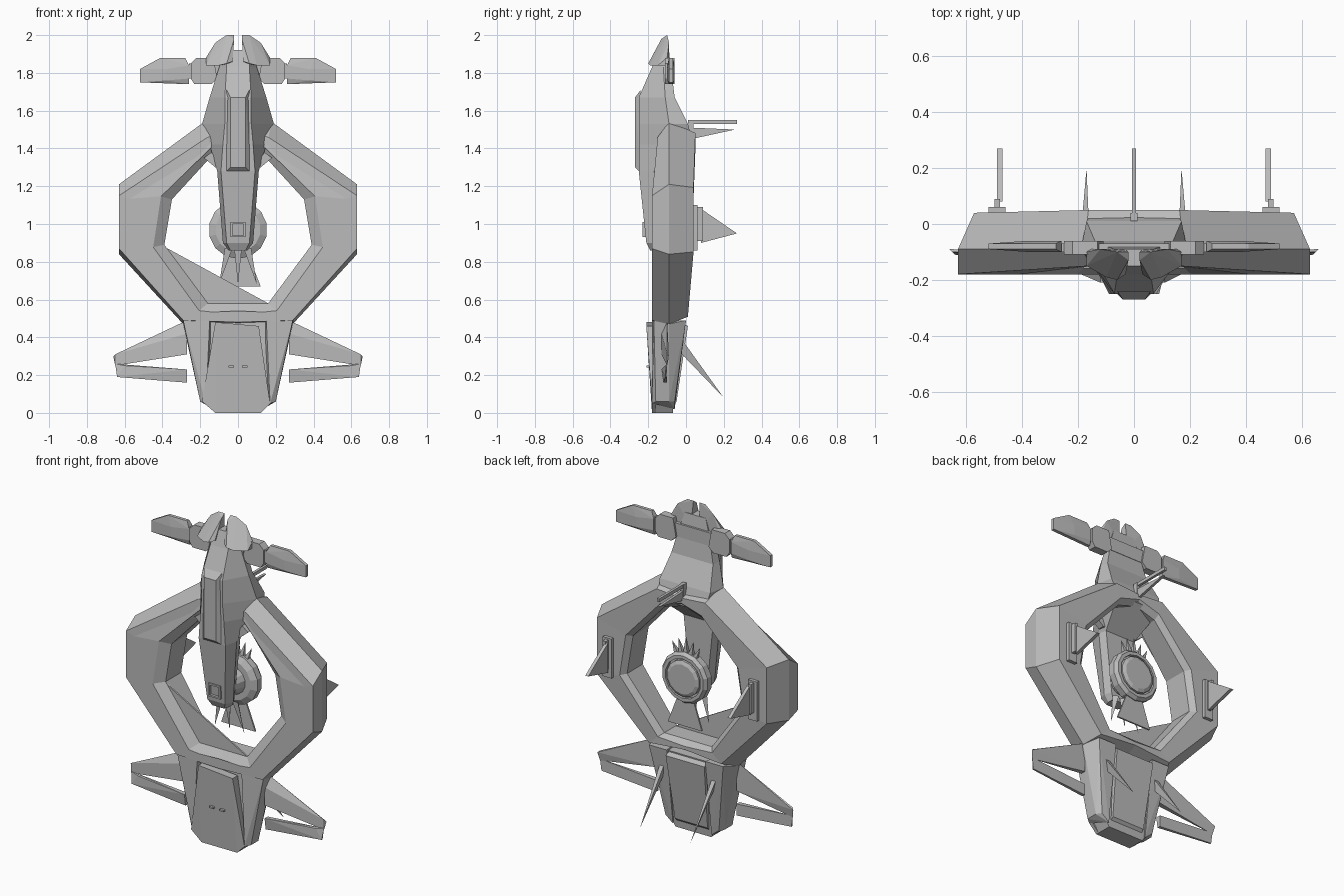
import bpy, bmesh, math
from mathutils import Vector

default_cube = bpy.data.objects.get("Cube")
if default_cube:
    bpy.data.objects.remove(default_cube)

grey = bpy.data.materials.new("hull grey")
grey.use_nodes = True
hull_colour = (.5, .5, .5, 1)
grey.diffuse_color = hull_colour
grey.node_tree.nodes["Principled BSDF"].inputs["Base Color"].default_value = hull_colour


def finish(name, mesh_data, mirror=False):
    bmesh.ops.recalc_face_normals(mesh_data, faces=mesh_data.faces[:])
    mesh = bpy.data.meshes.new(name)
    mesh_data.to_mesh(mesh)
    mesh_data.free()
    mesh.materials.append(grey)
    part = bpy.data.objects.new(name, mesh)
    bpy.context.collection.objects.link(part)
    if mirror:
        part.modifiers.new("Mirror", 'MIRROR')


def hull(name, points, mirror=False):
    """Convex faceted solid around a few points."""
    mesh_data = bmesh.new()
    for point in points:
        mesh_data.verts.new(point)
    bmesh.ops.convex_hull(mesh_data, input=mesh_data.verts[:])
    loose = [vert for vert in mesh_data.verts if not vert.link_faces]
    bmesh.ops.delete(mesh_data, geom=loose, context='VERTS')
    bmesh.ops.dissolve_limit(mesh_data, angle_limit=.02, verts=mesh_data.verts[:], edges=mesh_data.edges[:])
    finish(name, mesh_data, mirror)


def symmetric(points):
    """Points together with their mirror images in x."""
    return [(side * x, y, z) for side in (-1, 1) for x, y, z in points]


def loft(name, sections, mirror=False, caps=True):
    """Skin between closed sections of equal point count."""
    mesh_data = bmesh.new()
    rows = [[mesh_data.verts.new(point) for point in section] for section in sections]
    for row, following in zip(rows, rows[1:]):
        for i in range(len(row)):
            mesh_data.faces.new((row[i - 1], row[i], following[i], following[i - 1]))
    if caps:
        mesh_data.faces.new(rows[0])
        mesh_data.faces.new(rows[-1])
    finish(name, mesh_data, mirror)


def slab(name, outline, front, back, mirror=False):
    """Outline in x, z given a depth in y."""
    loft(name, [[(x, y, z) for x, z in outline] for y in (front, back)], mirror)


def box(name, x, y, z, mirror=False):
    """Block between the low and high limits on each axis."""
    (left, right), (front, back), (low, high) = x, y, z
    slab(name, [(left, low), (right, low), (right, high), (left, high)], front, back, mirror)


# Main ring: chamfered section between an outer ridge and an inner edge
def ring_section(ridge, corner, inner, front, back):
    ridge, corner, inner = Vector(ridge), Vector(corner), Vector(inner)
    inward = (inner - ridge).normalized()
    bevel = inward * .06
    outline = [(corner, front), (ridge, -.09), (ridge + bevel, back), (inner - bevel / 2, back),
               (inner, back - .03), (inner, front + .04), (inner - bevel, front), (corner + bevel, front)]
    return [(max(point.x, 0), y, point.y) for point, y in outline]


loft("ring_frame", [
    ring_section(ridge=(0, 1.53), corner=(0, 1.49), inner=(0, 1.41), front=-.12, back=.05),
    ring_section(ridge=(.18, 1.54), corner=(.16, 1.46), inner=(.13, 1.37), front=-.15, back=.05),
    ring_section(ridge=(.63, 1.21), corner=(.63, 1.15), inner=(.35, 1.13), front=-.18, back=.04),
    ring_section(ridge=(.63, .84), corner=(.63, .87), inner=(.39, .89), front=-.18, back=.04),
    ring_section(ridge=(.29, .47), corner=(.29, .49), inner=(.16, .58), front=-.18, back=.01),
    ring_section(ridge=(0, .47), corner=(0, .48), inner=(0, .58), front=-.18, back=.01),
], mirror=True, caps=False)


# Neck and hanging spine: six-sided sections of (half width, depth) at a height
def spine_section(height, front, middle, back):
    half = [front, middle, back]
    return ([(x, y, height) for x, y in half]
            + [(-x, y, height) for x, y in reversed(half)])


loft("neck_and_spine", [
    spine_section(1.92, front=(.06, -.15), middle=(.07, -.12), back=(.07, -.09)),
    spine_section(1.83, front=(.06, -.18), middle=(.1, -.12), back=(.1, -.08)),
    spine_section(1.67, front=(.07, -.25), middle=(.15, -.11), back=(.14, -.06)),
    spine_section(1.53, front=(.07, -.25), middle=(.19, -.09), back=(.17, .01)),
    spine_section(1.42, front=(.08, -.25), middle=(.15, -.13), back=(.15, .04)),
    spine_section(1.28, front=(.09, -.25), middle=(.11, -.17), back=(.1, -.12)),
    spine_section(.9, front=(.06, -.21), middle=(.08, -.16), back=(.06, -.12)),
    spine_section(.86, front=(.04, -.19), middle=(.05, -.16), back=(.05, -.12)),
])

# Raised ridge on the front of the neck, and struts tying it to the ring
hull("front_ridge", symmetric([(.04, -.27, 1.67), (.06, -.24, 1.71), (.04, -.27, 1.3), (.07, -.24, 1.27)]))
slab("spine_strut", [(.09, 1.3), (.12, 1.3), (.18, 1.35), (.14, 1.38)], -.16, -.12, mirror=True)

# Square sensor frame on the lower spine
engine_height = .97
sensor_depth = (-.23, -.2)
box("sensor_frame_side", (.03, .04), sensor_depth, (.93, 1.01), mirror=True)
for name, low in (("sensor_frame_top", 1), ("sensor_frame_bottom", .93)):
    box(name, (-.04, .04), sensor_depth, (low, low + .01))


# Round engine behind the spine
def polar(radius, depth, angle):
    return (radius * math.sin(angle), depth, engine_height + radius * math.cos(angle))


def disc(name, profile, sides=14):
    loft(name, [[polar(radius, depth, math.tau * k / sides) for k in range(sides)]
                for radius, depth in profile])


disc("engine_hub", [(.06, -.14), (.09, -.03)])
disc("engine_rim", [(.12, -.05), (.155, -.03), (.155, .01), (.14, .03), (.12, .03), (.12, .01)])
disc("engine_cap", [(.11, 0), (.11, .03), (.09, .04)])

# Fins fanned below and above the engine
slab("engine_fin_plate", [(-.05, .85), (.05, .85), (.12, .67), (-.11, .67)], -.005, .005)
for name, lean in (("left_fin_spike", 1), ("center_fin_spike", 0), ("right_fin_spike", -1)):
    root = lean * .05
    hull(name, [(root - .02, -.1, .87), (root + .02, -.1, .87), (root, -.07, .86), (root * 2, -.08, .68)])
for step in range(-2, 3):
    angle = step * .22
    base = [polar(.14, depth, angle + turn) for turn in (-.1, .1) for depth in (-.02, .01)]
    hull("engine_spike", base + [polar(.25 - .015 * abs(step), 0, angle)])

# Crossbar with pods at the top
box("crossbar", (-.26, .26), (-.1, -.07), (1.77, 1.85))
slab("crossbar_block", [(.11, 1.77), (.14, 1.74), (.23, 1.74), (.25, 1.77), (.25, 1.85),
                        (.22, 1.88), (.13, 1.88)], -.11, -.06, mirror=True)
pod_body = [(.26, 1.77), (.26, 1.84), (.38, 1.82), (.38, 1.76)]
pod_edge = [(.26, 1.74), (.52, 1.75), (.52, 1.82), (.41, 1.88), (.28, 1.88)]
hull("wing_pod", [(x, y, z) for outline, depths in ((pod_body, (-.1, -.06)), (pod_edge, (-.09, -.07)))
                  for x, z in outline for y in depths], mirror=True)

# Paired crests on the head
hull("head_crest", [(.02, -.1, 2), (.06, -.1, 2), (.02, -.13, 1.98), (.03, -.18, 1.86), (.06, -.2, 1.85),
                    (.1, -.19, 1.84), (.17, -.15, 1.84), (.17, -.1, 1.88), (.12, -.09, 1.96),
                    (.03, -.09, 1.85), (.17, -.09, 1.84)], mirror=True)
box("head_bridge", (-.03, .03), (-.15, -.09), (1.85, 1.92))

# Tail: legs, core, front cover and back panel
hull("tail_leg", [(.29, -.17, .49), (.29, -.09, .47), (.25, 0, .49), (.13, 0, .49), (.15, -.18, .49),
                  (.2, -.16, .06), (.2, -.09, .06), (.18, -.06, .06), (.17, -.18, .05), (.13, -.06, .02)],
     mirror=True)
hull("tail_core", symmetric([(.15, -.15, .48), (.15, -.02, .48), (.16, -.16, .06), (.16, -.07, .06),
                             (.12, -.17, 0), (.12, -.07, 0)]))
cover = [(-.12, -.21, .48), (.11, -.21, .46), (-.19, -.18, .06), (.17, -.18, .05),
         (-.12, -.18, 0), (.12, -.18, 0)]
hull("tail_front_cover", cover + [(x, -.16, z) for x, y, z in cover])
hull("tail_back_panel", symmetric([(.13, .01, .46), (.13, -.04, .48), (.11, -.05, .06), (.11, -.08, .03)]))
box("cover_stud", (.02, .05), (-.21, -.19), (.24, .25), mirror=True)

# Forked wings at the tail
hull("upper_tail_wing", [(.27, -.13, .31), (.27, -.1, .31), (.27, -.13, .42), (.27, -.1, .49),
                         (.3, -.1, .47), (.65, -.1, .31), (.66, -.09, .3), (.65, -.1, .25)], mirror=True)
hull("lower_tail_wing", [(.27, -.13, .23), (.27, -.1, .23), (.27, -.12, .16), (.27, -.1, .16),
                         (.64, -.11, .19), (.64, -.1, .19), (.65, -.1, .26), (.6, -.11, .25)], mirror=True)

# Slanted web at the lower corner of the ring opening
slab("ring_web", [(-.39, .88), (-.16, .58), (.16, .58)], -.14, -.13)

# Rear spikes and their mounts
hull("tail_spike", [(.16, -.03, .4), (.19, -.03, .4), (.17, -.05, .34), (.17, .2, .08)], mirror=True)
box("side_spike_mount", (.46, .52), (.02, .06), (.86, 1.1), mirror=True)
box("side_spike_plate", (.48, .5), (.03, .09), (.91, 1.09), mirror=True)
hull("side_spike", [(x, y, z) for x in (.47, .49) for y, z in ((.08, .9), (.08, 1.08), (.27, .95))],
     mirror=True)
spike_half = .008
box("top_spike_bar", (-spike_half, spike_half), (.03, .27), (1.53, 1.55))
hull("top_spike_blade", symmetric([(spike_half, .03, 1.45), (spike_half, .03, 1.51), (spike_half, .26, 1.5)]))
box("top_spike_mount", (-.012, .012), (.01, .04), (1.46, 1.55))
